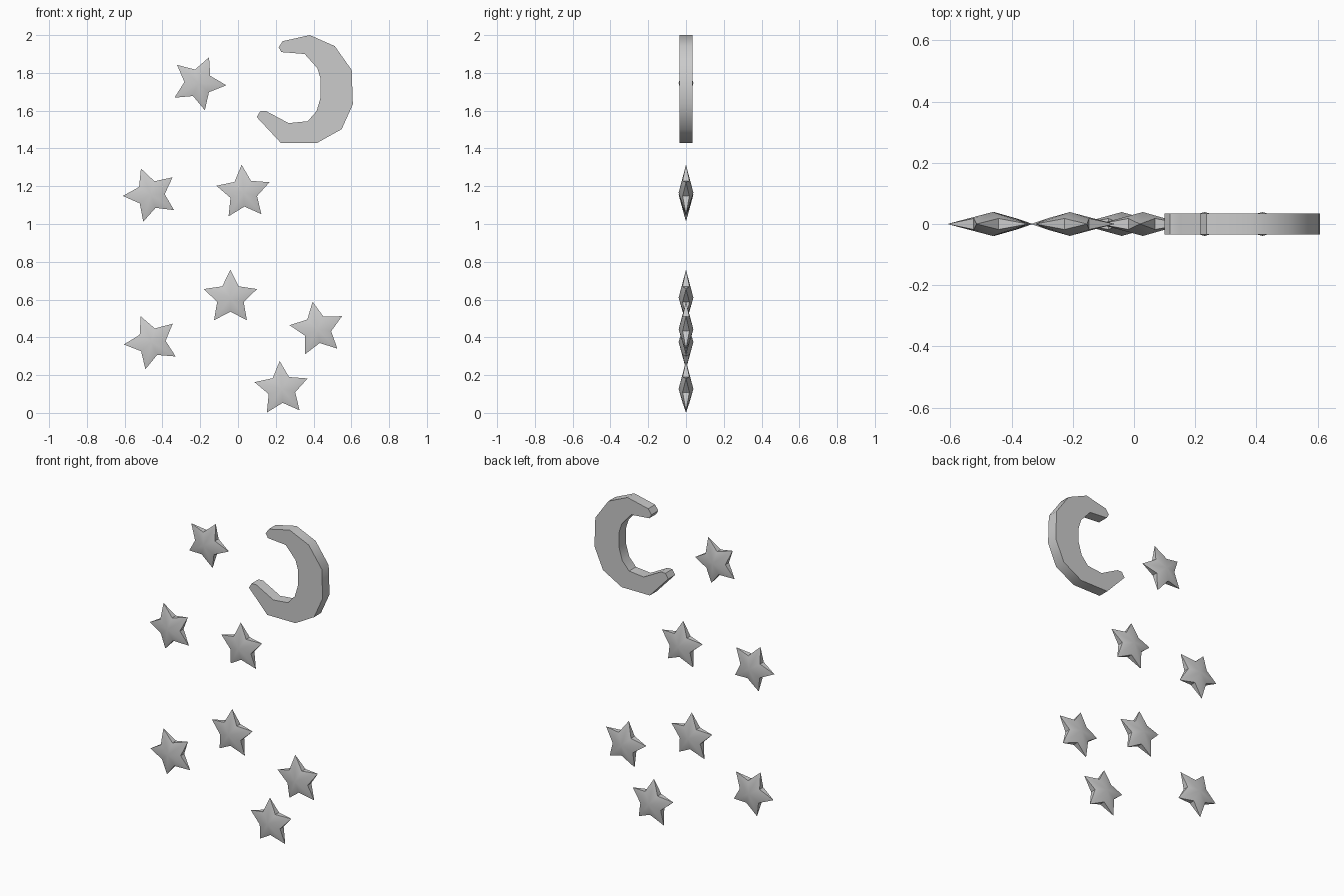
import bpy
import bmesh
from math import radians, sin, cos

if "Cube" in bpy.data.objects:
    bpy.data.objects.remove(bpy.data.objects["Cube"])

TIP_R, INNER_R = 0.148, 0.074     # star outline radii
PEAK, NOTCH = 0.039, 0.018        # half depth at centre and at the notches
MOON_HALF = 0.034


def finish(name, bm, angle):
    bmesh.ops.recalc_face_normals(bm, faces=bm.faces)
    mesh = bpy.data.meshes.new(name)
    bm.to_mesh(mesh)
    bm.free()
    obj = bpy.data.objects.new(name, mesh)
    bpy.context.collection.objects.link(obj)
    bpy.ops.object.select_all(action='DESELECT')
    obj.select_set(True)
    bpy.context.view_layer.objects.active = obj
    bpy.ops.object.shade_smooth_by_angle(angle=radians(angle))
    return obj


def star(name, x, z, turn):
    """Puffed five-point star: thin tips, thicker notches, peaked centre."""
    bm = bmesh.new()
    front, back = bm.verts.new((0, -PEAK, 0)), bm.verts.new((0, PEAK, 0))
    tips, notches = [], []
    for i in range(5):
        a = radians(90 + turn + 72 * i)
        b = a + radians(36)
        tips.append(bm.verts.new((TIP_R * cos(a), 0, TIP_R * sin(a))))
        notches.append([bm.verts.new((INNER_R * cos(b), s * NOTCH, INNER_R * sin(b)))
                        for s in (-1, 1)])
    for i in range(5):
        f, k = notches[i]
        for tip in (tips[i], tips[(i + 1) % 5]):
            bm.faces.new((front, tip, f))
            bm.faces.new((back, tip, k))
            bm.faces.new((tip, f, k))
    finish(name, bm, 35).location = (x, 0, z)


# Crescent moon: outline extruded through its depth
outline = [(.215, 1.936), (.237, 1.968), (.38, 2.0), (.512, 1.942), (.602, 1.815),
           (.608, 1.634), (.549, 1.502), (.42, 1.43), (.226, 1.43), (.099, 1.566),
           (.118, 1.597), (.15, 1.597), (.268, 1.534), (.369, 1.544), (.416, 1.597),
           (.438, 1.672), (.438, 1.767), (.42, 1.825), (.353, 1.90), (.23, 1.91)]
bm = bmesh.new()
face = bm.faces.new([bm.verts.new((x, -MOON_HALF, z)) for x, z in outline])
ext = bmesh.ops.extrude_face_region(bm, geom=[face], use_keep_orig=True)
bmesh.ops.translate(bm, vec=(0, 2 * MOON_HALF, 0),
                    verts=[v for v in ext['geom'] if isinstance(v, bmesh.types.BMVert)])
finish("crescent_moon", bm, 40)

# Scattered stars: x, z, turn in degrees
stars = [(-.21, 1.746, -22.5), (-.462, 1.155, 20.5), (.029, 1.166, 3.8),
         (-.04, .61, 0), (-.457, .375, 23), (.42, .443, 9.8), (.231, .127, 4)]
for n, (x, z, turn) in enumerate(stars, 1):
    star(f"star_{n}", x, z, turn)
